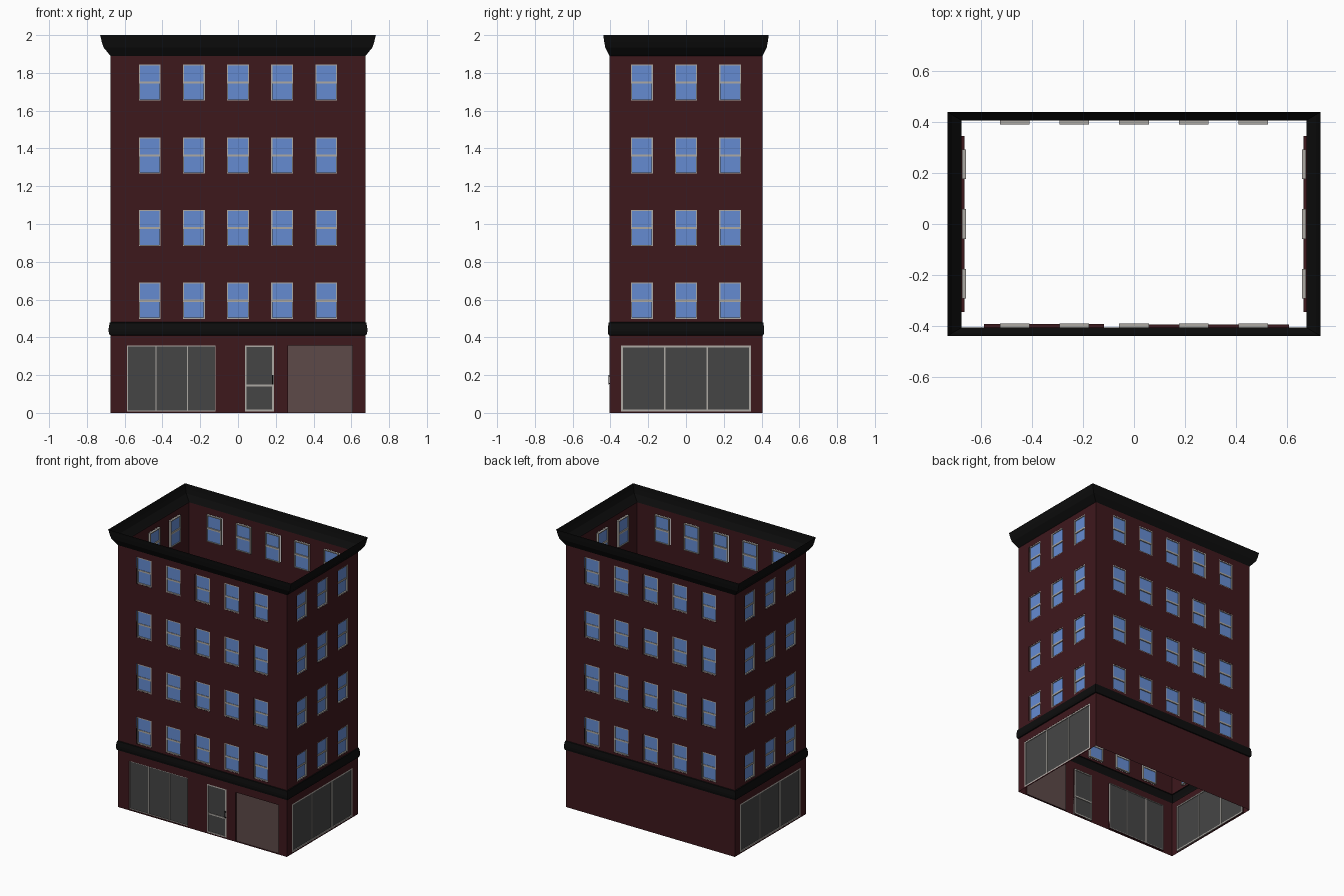
import bpy, bmesh, math
from mathutils import Matrix, Vector

if "Cube" in bpy.data.objects:
    bpy.data.objects.remove(bpy.data.objects["Cube"])

HX, HY = 0.674, 0.405          # half width and half depth of the walls


def mat(name, r, g, b):
    m = bpy.data.materials.new(name)
    m.diffuse_color = (r, g, b, 1)
    m.use_nodes = True
    m.node_tree.nodes["Principled BSDF"].inputs["Base Color"].default_value = m.diffuse_color
    return m


BRICK = mat("brick", 0.048, 0.009, 0.012)
TRIM = mat("black_trim", 0.004, 0.004, 0.004)
FRAME = mat("frame_grey", 0.42, 0.40, 0.37)
BLUE = mat("blue_glass", 0.13, 0.26, 0.64)
SHOP = mat("shop_glass", 0.06, 0.06, 0.06)
SHUTTER = mat("shutter_brown", 0.11, 0.068, 0.065)


class Part:
    """Collects faces in facade coordinates: u across, d inward, z up."""

    def __init__(self, name, material, side=0):
        self.bm, self.name, self.material = bmesh.new(), name, material
        half = HX if side % 2 else HY
        self.m = Matrix.Rotation(side * math.pi / 2, 4, 'Z') @ Matrix.Translation((0, -half, 0))

    def face(self, pts):
        self.bm.faces.new([self.bm.verts.new(self.m @ Vector(p)) for p in pts])

    def panel(self, u0, u1, z0, z1, d=0):
        self.face([(u0, d, z0), (u1, d, z0), (u1, d, z1), (u0, d, z1)])

    def box(self, u0, u1, z0, z1, d0, d1):
        c = Matrix.Translation(((u0 + u1) / 2, (d0 + d1) / 2, (z0 + z1) / 2))
        s = Matrix.Diagonal((u1 - u0, d1 - d0, z1 - z0, 1))
        bmesh.ops.create_cube(self.bm, size=1, matrix=self.m @ c @ s)

    def ring(self, u0, u1, z0, z1, w, d0, d1):
        self.box(u0, u0 + w, z0, z1, d0, d1)
        self.box(u1 - w, u1, z0, z1, d0, d1)
        self.box(u0 + w, u1 - w, z0, z0 + w, d0, d1)
        self.box(u0 + w, u1 - w, z1 - w, z1, d0, d1)

    def reveal(self, u0, u1, z0, z1, d):
        c = [(u0, z0), (u1, z0), (u1, z1), (u0, z1)]
        for (ua, za), (ub, zb) in zip(c, c[1:] + c[:1]):
            self.face([(ua, 0, za), (ub, 0, zb), (ub, d, zb), (ua, d, za)])

    def wall(self, u0, u1, z0, z1, holes):
        us = sorted({u0, u1, *[h[0] for h in holes], *[h[1] for h in holes]})
        zs = sorted({z0, z1, *[h[2] for h in holes], *[h[3] for h in holes]})
        for a, b in zip(us, us[1:]):
            for c, e in zip(zs, zs[1:]):
                u, z = (a + b) / 2, (c + e) / 2
                if not any(h[0] < u < h[1] and h[2] < z < h[3] for h in holes):
                    self.panel(a, b, c, e)

    def done(self):
        bmesh.ops.remove_doubles(self.bm, verts=self.bm.verts, dist=1e-5)
        me = bpy.data.meshes.new(self.name)
        self.bm.to_mesh(me)
        self.bm.free()
        me.materials.append(self.material)
        bpy.context.collection.objects.link(bpy.data.objects.new(self.name, me))


def moulding(name, profile, ox, oy):
    """Open shell swept round the building; profile is (outward fraction, z)."""
    p = Part(name, TRIM)
    p.m = Matrix()
    for (f0, z0), (f1, z1) in zip(profile, profile[1:]):
        loops = []
        for f, z in ((f0, z0), (f1, z1)):
            x, y = HX + ox * f, HY + oy * f
            loops.append([(-x, -y, z), (x, -y, z), (x, y, z), (-x, y, z)])
        for i in range(4):
            j = (i + 1) % 4
            p.face([loops[0][i], loops[0][j], loops[1][j], loops[1][i]])
    p.done()


def shopfront(side, u0, u1, z0, z1, bars, w, bar_w, depth, label):
    frame = Part(label + "_frame", FRAME, side)
    frame.ring(u0, u1, z0, z1, w, depth - 0.010, depth)
    for b in bars:
        frame.box(b - bar_w / 2, b + bar_w / 2, z0 + w, z1 - w, depth - 0.009, depth)
    frame.done()
    glass = Part(label + "_glass", SHOP, side)
    glass.panel(u0 + w, u1 - w, z0 + w, z1 - w, depth - 0.005)
    glass.done()


ROWS = [0.594, 0.979, 1.3625, 1.749]
WW, WH = 0.058, 0.096          # half window size
LEFT_SHOP = (-0.587, -0.118, 0.008, 0.357)
DOOR = (0.036, 0.190, 0.008, 0.357)
GARAGE = (0.265, 0.607, 0.002, 0.357)
SIDE_SHOP = (-0.344, 0.344, 0.008, 0.357)

for side, label in enumerate(("front", "right", "back", "left")):
    half = HY if side % 2 else HX
    cols = [-0.234, 0, 0.234] if side % 2 else [i * 0.2335 for i in range(-2, 3)]
    wins = [(u - WW, u + WW, z - WH, z + WH) for z in ROWS for u in cols]
    low = [LEFT_SHOP, DOOR, GARAGE] if side == 0 else [SIDE_SHOP] if side % 2 else []

    # brick walls with openings
    wall = Part(label + "_wall", BRICK, side)
    wall.wall(-half, half, 0, 0.41, low)
    wall.wall(-half, half, 0.48, 1.89, wins)
    for h in low:
        wall.reveal(*h, 0.014 if h is LEFT_SHOP else 0.011)
    wall.done()

    # sash windows: frame, meeting rail, two panes at stepped depths
    frames = Part(label + "_window_frames", FRAME, side)
    panes = Part(label + "_window_panes", BLUE, side)
    for u0, u1, z0, z1 in wins:
        zm = (z0 + z1) / 2
        frames.ring(u0, u1, z0, z1, 0.006, 0.001, 0.016)
        frames.box(u0 + 0.006, u1 - 0.006, zm - 0.006, zm + 0.006, 0.004, 0.015)
        panes.panel(u0 + 0.006, u1 - 0.006, zm, z1 - 0.006, 0.007)
        panes.panel(u0 + 0.006, u1 - 0.006, z0 + 0.006, zm, 0.011)
    frames.done()
    panes.done()

    # side shop windows
    if side % 2:
        shopfront(side, *SIDE_SHOP, [-0.113, 0.113], 0.010, 0.008, 0.011, label + "_shop")

# front shop window
shopfront(0, *LEFT_SHOP, [-0.434, -0.268], 0.005, 0.006, 0.014, "front_shop")

# entrance door with mid rail and handle
shopfront(0, *DOOR, [], 0.009, 0.008, 0.011, "door")
rail = Part("door_rail", FRAME)
rail.box(0.045, 0.181, 0.140, 0.150, 0.002, 0.011)
rail.done()
handle = Part("door_handle", TRIM)
handle.box(0.180, 0.187, 0.150, 0.200, -0.006, -0.002)
handle.box(0.181, 0.186, 0.152, 0.158, -0.002, 0.002)
handle.box(0.181, 0.186, 0.192, 0.198, -0.002, 0.002)
handle.done()

# closed shutter panel
shutter = Part("shutter", SHUTTER)
shutter.panel(*GARAGE, 0.010)
shutter.done()

# belt course and roof cornice
moulding("belt_course", [(0, 0.41), (0.6, 0.413), (1, 0.43), (1, 0.445), (0.5, 0.477), (0, 0.48)], 0.011, 0.009)
moulding("roof_cornice", [(0, 1.89), (0.12, 1.897), (0.68, 1.935), (0.85, 1.965), (0.95, 1.99), (1, 2.0)], 0.056, 0.033)
